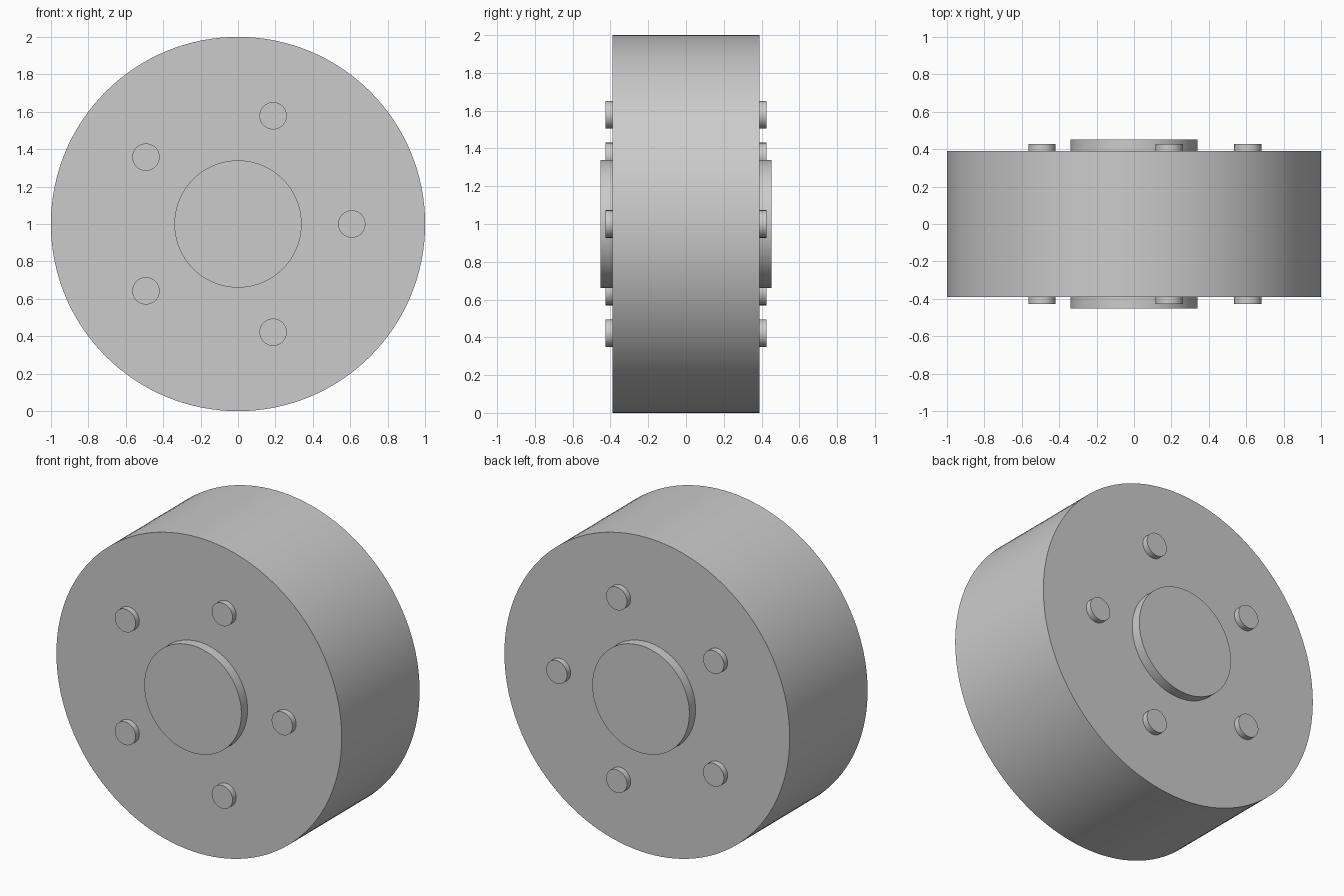
import bpy
import math

cube = bpy.data.objects.get("Cube")
if cube:
    bpy.data.objects.remove(cube, do_unlink=True)

# Single grey finish
grey = bpy.data.materials.new("plain grey")
grey.use_nodes = True
colour = (0.6, 0.6, 0.6, 1)
grey.diffuse_color = colour
grey.node_tree.nodes["Principled BSDF"].inputs["Base Color"].default_value = colour

AXLE_HEIGHT = 1.0


def disc(name, radius, y_min, y_max, x=0, z=0, sides=64):
    """Smooth cylinder along y, placed relative to the axle."""
    bpy.ops.mesh.primitive_cylinder_add(
        vertices=sides, radius=radius, depth=y_max - y_min,
        location=(x, (y_min + y_max) / 2, AXLE_HEIGHT + z),
        rotation=(math.pi / 2, 0, 0))
    part = bpy.context.object
    part.name = name
    part.data.materials.append(grey)
    bpy.ops.object.shade_smooth_by_angle(angle=math.radians(30))
    return part


# Wheel body, with a raised hub on both faces
disc("wheel_drum", 1.0, -0.39, 0.39, sides=128)
disc("hub", 0.34, -0.452, 0.452, sides=96)

# Five bolts through the wheel, ending in a stud on each face
BOLTS = 5
for i in range(BOLTS):
    angle = math.tau * i / BOLTS
    disc(f"bolt_{i + 1}", 0.073, -0.427, 0.427,
         0.608 * math.cos(angle), 0.608 * math.sin(angle), sides=48)
